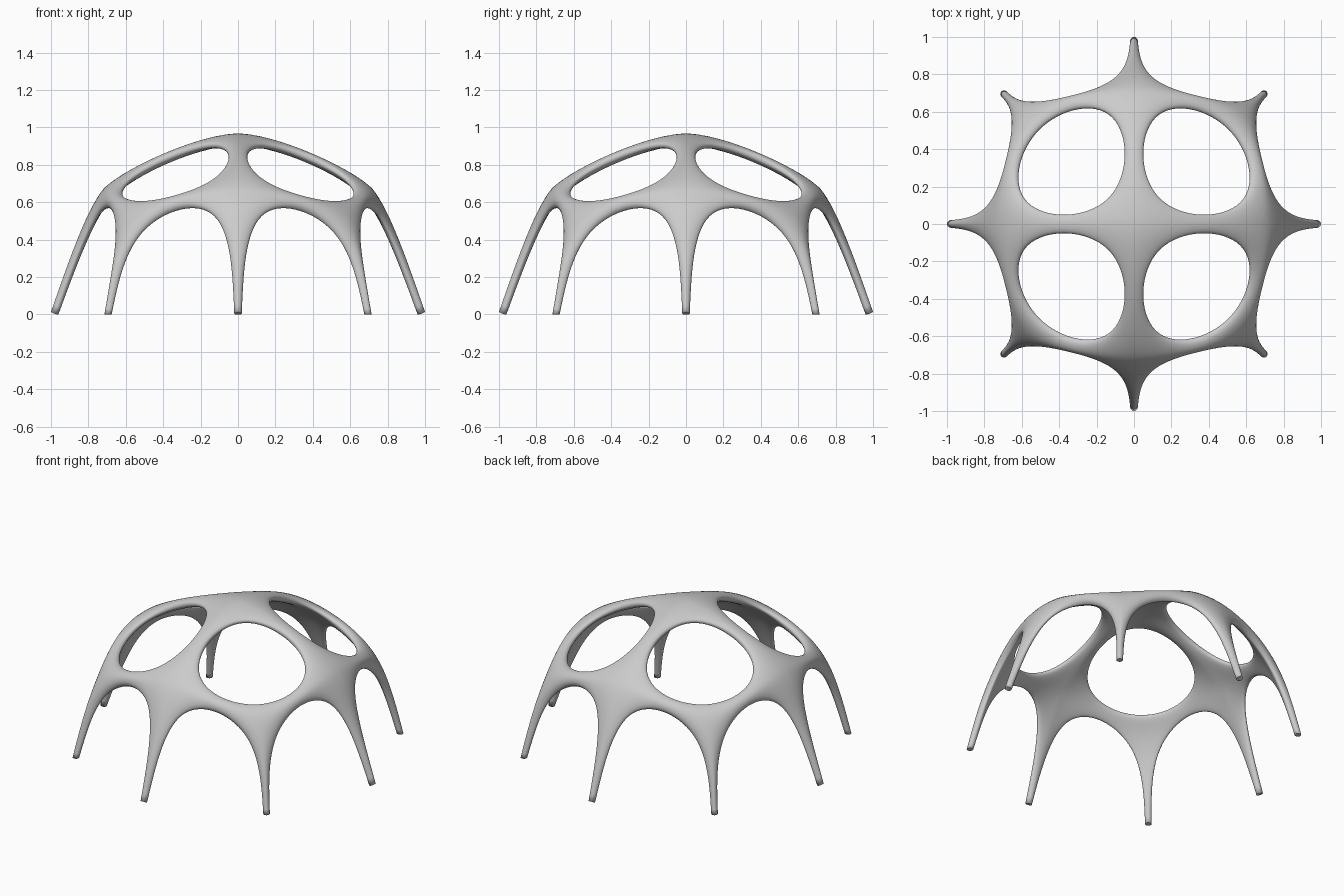
import bpy, bmesh, math
from mathutils import Vector, Matrix

if "Cube" in bpy.data.objects:
    bpy.data.objects.remove(bpy.data.objects["Cube"])

bm = bmesh.new()
cage = {}


def add(name, k, co):
    """Add one cage point of quadrant k (rotated k * 90 degrees)."""
    cage[name, k % 4] = bm.verts.new(Matrix.Rotation(k * math.pi / 2, 3, 'Z') @ Vector(co))


# Joints of one quadrant: outer skin and inner skin points
joints = {
    'X': ((0.774, 0, 0.726), (0.710, 0, 0.664)),          # shoulder of a straight leg
    'D': ((0.636, 0.636, 0.566), (0.584, 0.584, 0.505)),  # shoulder of a diagonal leg
    'T': ((1.010, 0, 0.02), (0.950, 0, 0.0)),             # straight foot
    'S': ((0.716, 0.716, 0.0), (0.674, 0.674, 0.0)),      # diagonal foot
}
# Corners of the top opening, and of one arch between two legs
opening = {'hO': (0.036, 0.036, 0.995), 'hX': (0.687, 0.036, 0.715),
           'hD': (0.565, 0.565, 0.550), 'hY': (0.036, 0.687, 0.715)}
arch = {'t': (0.98, 0.03, 0), 'x': (0.735, 0.07, 0.65),
        'd': (0.61, 0.555, 0.505), 's': (0.716, 0.674, 0)}

crown = {'out': bm.verts.new((0, 0, 1.054)), 'in': bm.verts.new((0, 0, 0.965))}
for k in range(4):
    for name, (outer, inner) in joints.items():
        add(name + 'out', k, outer)
        add(name + 'in', k, inner)
    for name, co in opening.items():
        add(name, k, co)
    for name, (x, y, z) in arch.items():
        add('a' + name, k, (x, y, z))
        add('b' + name, k, (y, x, z))


def joint(name, k, side):
    return crown[side] if name == 'O' else cage[name + side, k % 4]


def strut(a, ka, b, kb, left, kl, right, kr):
    """Diamond-section bar from joint a to joint b, edged by two openings."""
    for side in ('out', 'in'):
        for (p, q), k in ((left, kl), (right, kr)):
            bm.faces.new((joint(a, ka, side), joint(b, kb, side),
                          cage[q, k % 4], cage[p, k % 4]))


feet = []
for k in range(4):
    strut('O', k, 'X', k, ('hO', 'hX'), k, ('hO', 'hY'), k - 1)       # roof spoke
    strut('X', k, 'D', k, ('hX', 'hD'), k, ('ax', 'ad'), k)           # ring bars
    strut('D', k, 'X', k + 1, ('hD', 'hY'), k, ('bd', 'bx'), k)
    strut('X', k, 'T', k, ('ax', 'at'), k, ('bx', 'bt'), k - 1)       # straight leg
    strut('D', k, 'S', k, ('ad', 'as'), k, ('bd', 'bs'), k)           # diagonal leg
    # Foot caps
    feet.append(bm.faces.new((cage['Tout', k], cage['at', k],
                              cage['Tin', k], cage['bt', (k - 1) % 4])))
    feet.append(bm.faces.new((cage['Sout', k], cage['as', k],
                              cage['Sin', k], cage['bs', k])))

# Crease the feet so the legs keep their full length
crease = bm.edges.layers.float.new('crease_edge')
for face in feet:
    for edge in face.edges:
        edge[crease] = 1.0
bmesh.ops.recalc_face_normals(bm, faces=bm.faces[:])
for face in bm.faces:
    face.smooth = True

mesh = bpy.data.meshes.new('canopy_frame')
bm.to_mesh(mesh)
bm.free()
frame = bpy.data.objects.new('canopy_frame', mesh)
bpy.context.collection.objects.link(frame)
sub = frame.modifiers.new('smooth', 'SUBSURF')
sub.levels = sub.render_levels = 4
